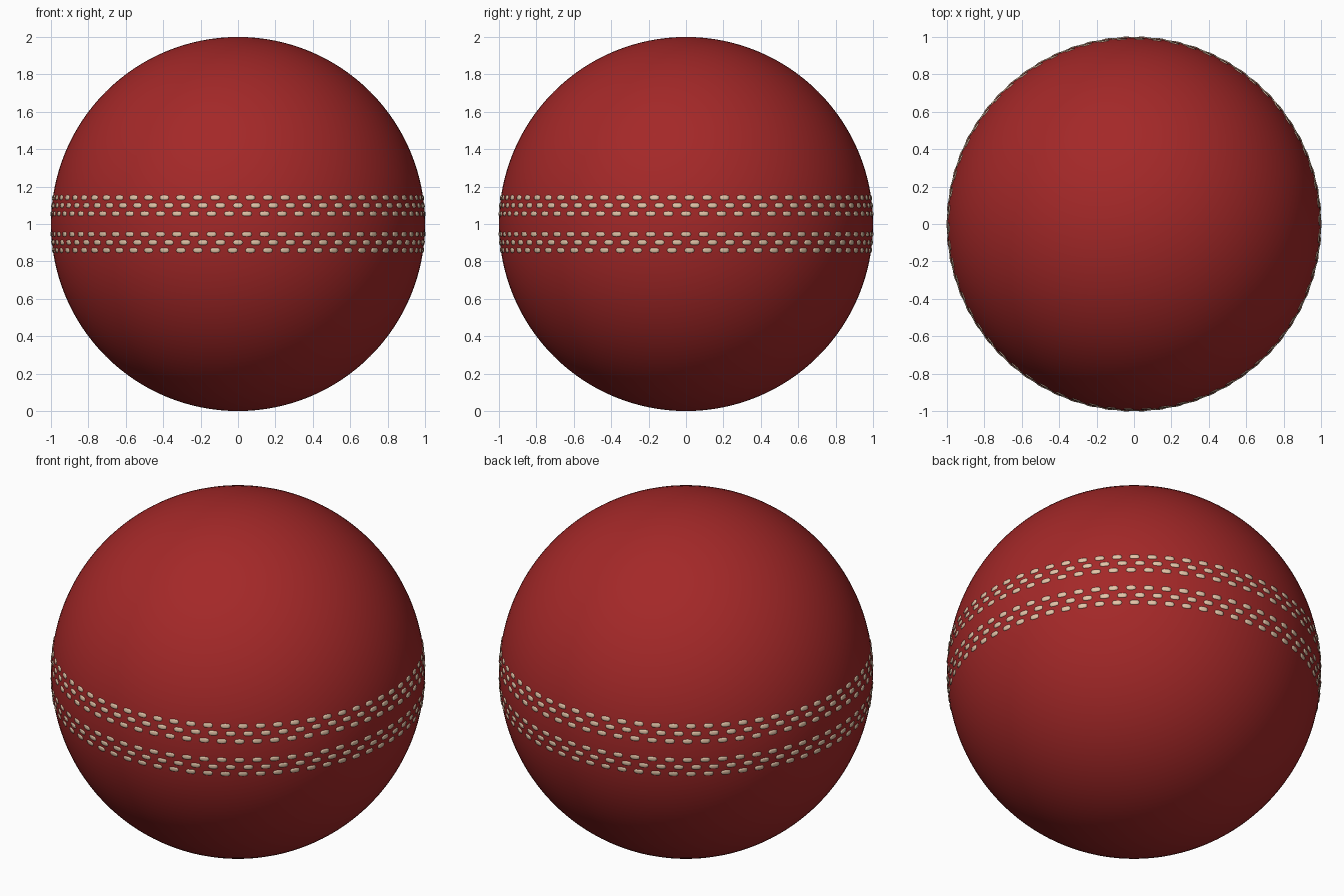
import bpy, bmesh, math
from mathutils import Vector

if "Cube" in bpy.data.objects:
    bpy.data.objects.remove(bpy.data.objects["Cube"])

def material(name, rgb):
    m = bpy.data.materials.new(name)
    m.diffuse_color = (*rgb, 1)
    m.use_nodes = True
    m.node_tree.nodes["Principled BSDF"].inputs["Base Color"].default_value = m.diffuse_color
    return m

red = material("red leather", (0.37, 0.021, 0.021))
cream = material("cream thread", (0.76, 0.55, 0.39))

def finish(bm, name, mat):
    me = bpy.data.meshes.new(name)
    bm.to_mesh(me)
    bm.free()
    me.materials.append(mat)
    ob = bpy.data.objects.new(name, me)
    bpy.context.collection.objects.link(ob)
    for p in me.polygons:
        p.use_smooth = True
    ob.location.z = 1
    return ob

# Leather ball
bm = bmesh.new()
bmesh.ops.create_uvsphere(bm, u_segments=128, v_segments=64, radius=1)
finish(bm, "leather_ball", red)

COUNT, SIDES = 66, 12
HALF_LENGTH, HALF_HEIGHT = 0.027, 0.0135

def on_ball(az, z, radius):
    r = math.sqrt(1 - z * z)
    return Vector((r * math.cos(az), r * math.sin(az), z)) * radius

def add_stitch(bm, az, z):
    """Low rounded pad that follows the ball surface."""
    rings = []
    for scale, radius in ((1.0, 0.997), (0.96, 1.002), (0.5, 1.004)):
        ring = []
        for i in range(SIDES):
            t = 2 * math.pi * i / SIDES
            c, s = math.cos(t), math.sin(t)
            u = math.copysign(abs(c) ** 0.65, c) * HALF_LENGTH * scale
            v = math.copysign(abs(s) ** 0.65, s) * HALF_HEIGHT * scale
            ring.append(bm.verts.new(on_ball(az + u, z + v, radius)))
        rings.append(ring)
    for a, b in zip(rings, rings[1:]):
        for i in range(SIDES):
            j = (i + 1) % SIDES
            bm.faces.new((a[i], a[j], b[j], b[i]))
    bm.faces.new(rings[-1])

# Three stitch rows on each side of the seam, middle row staggered
for side, label in ((1, "upper"), (-1, "lower")):
    for k, h in enumerate((0.055, 0.099, 0.141)):
        bm = bmesh.new()
        shift = 0.5 if k == 1 else 0.1 * k
        for n in range(COUNT):
            add_stitch(bm, 2 * math.pi * (n + shift) / COUNT, side * h)
        finish(bm, f"{label}_stitch_row_{k + 1}", cream)
